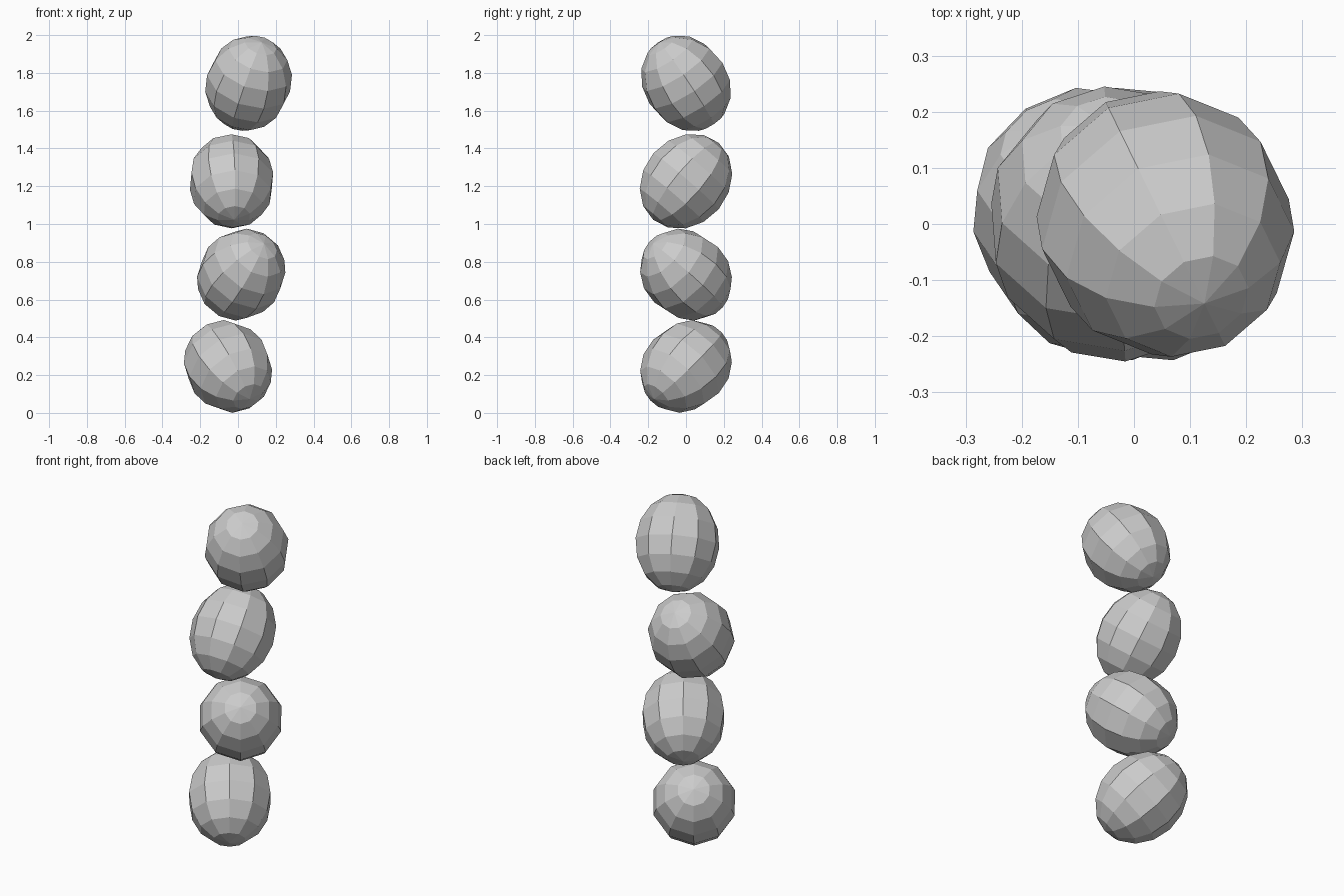
import bpy, bmesh
from mathutils import Matrix, Vector

if "Cube" in bpy.data.objects:
    bpy.data.objects.remove(bpy.data.objects["Cube"])

RADIUS, HALF_LENGTH = 0.228, 0.268


def pebble(name, axis, centre):
    """Faceted ovoid with its long axis along `axis`, bounding box centred on `centre`."""
    bm = bmesh.new()
    bmesh.ops.create_uvsphere(bm, u_segments=10, v_segments=8, radius=1)
    turn = Vector(axis).to_track_quat('Z', 'Y').to_matrix().to_4x4()
    size = Matrix.Diagonal((RADIUS, RADIUS, HALF_LENGTH, 1))
    bm.transform(turn @ size)
    # centre the tilted shape by its bounds
    mid = Vector([(min(v.co[i] for v in bm.verts) + max(v.co[i] for v in bm.verts)) / 2
                  for i in range(3)])
    bmesh.ops.translate(bm, verts=bm.verts, vec=-mid)
    mesh = bpy.data.meshes.new(name)
    bm.to_mesh(mesh)
    bm.free()
    obj = bpy.data.objects.new(name, mesh)
    obj.location = centre
    bpy.context.collection.objects.link(obj)
    return obj


# Stack of four ovoids leaning alternately backward and forward
pebble("bottom_ovoid", (-0.43, 0.63, 0.645), (-0.053, 0, 0.246))
pebble("lower_middle_ovoid", (0.45, -0.65, 0.61), (0.017, 0, 0.732))
pebble("upper_middle_ovoid", (-0.05, 0.65, 0.76), (-0.034, 0, 1.226))
pebble("top_ovoid", (0.26, -0.53, 0.81), (0.056, 0, 1.745))
